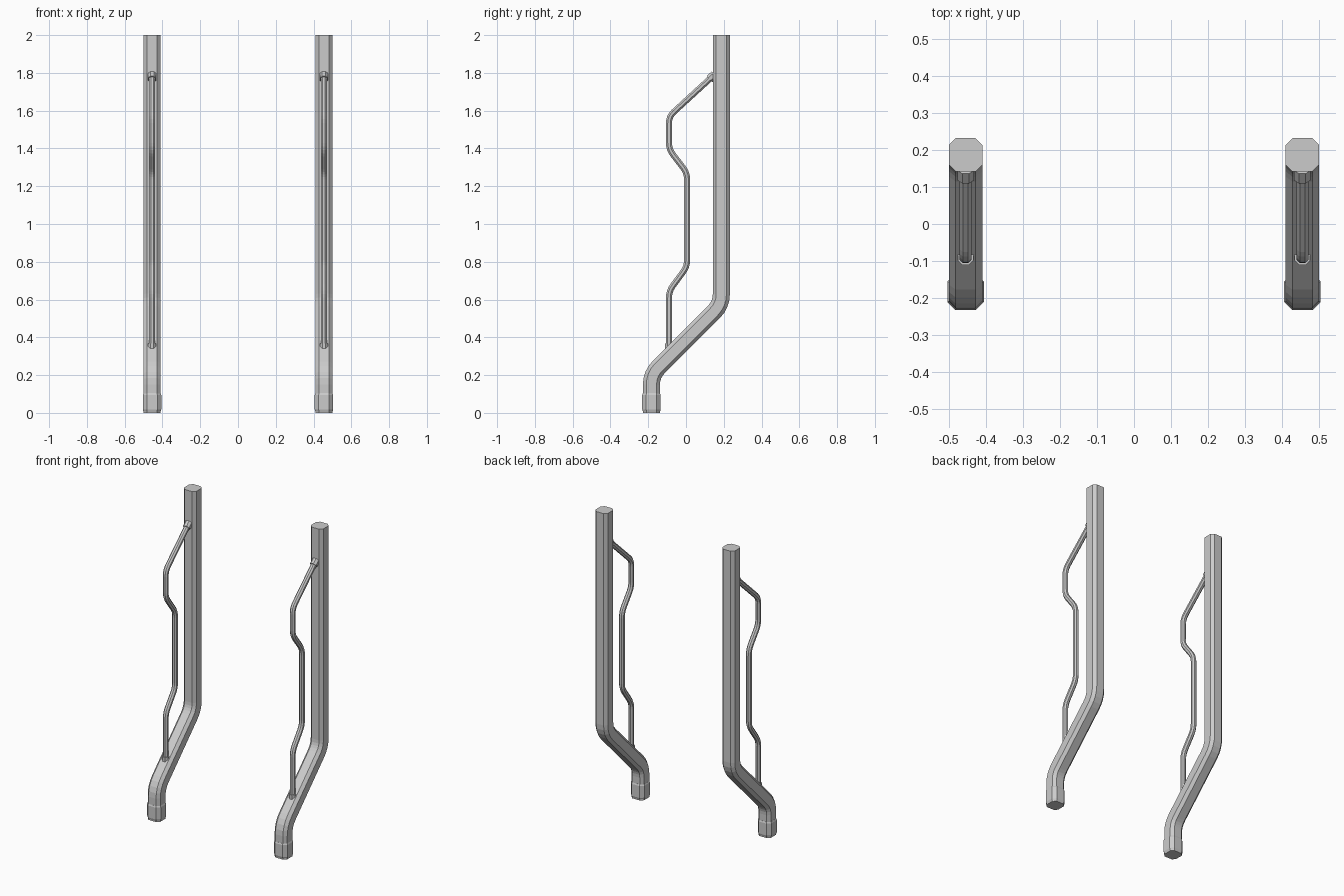
import bpy, bmesh, math
from mathutils import Vector

if "Cube" in bpy.data.objects:
    bpy.data.objects.remove(bpy.data.objects["Cube"])


def fillet(points, dist, seg):
    # round the inner corners of a (y, z) path
    pts = [Vector(p) for p in points]
    out = [pts[0]]
    for a, b, c in zip(pts, pts[1:], pts[2:]):
        p = b + (a - b).normalized() * dist
        q = b + (c - b).normalized() * dist
        for i in range(seg + 1):
            t = i / seg
            out.append(p * (1 - t) ** 2 + b * 2 * t * (1 - t) + q * t * t)
    return out + [pts[-1]]


def chamfered(half, cut):
    k = half - cut
    return [(half, -k), (half, k), (k, half), (-k, half),
            (-half, k), (-half, -k), (-k, -half), (k, -half)]


def sweep(name, x, path, section, scales=None):
    # mitred sweep of a section along a path in the y-z plane
    bm = bmesh.new()
    path = [Vector(p) for p in path]
    rings = []
    for i, p in enumerate(path):
        d0 = (p - path[i - 1]).normalized() if i else (path[1] - p).normalized()
        d1 = (path[i + 1] - p).normalized() if i < len(path) - 1 else d0
        t = (d0 + d1).normalized()
        stretch = (scales[i] if scales else 1)
        n = Vector((t.y, -t.x)) / max(0.3, t.dot(d0))
        rings.append([bm.verts.new((x + u * stretch, p.x + n.x * v * stretch,
                                    p.y + n.y * v * stretch)) for u, v in section])
    m = len(section)
    for r, s in zip(rings, rings[1:]):
        for j in range(m):
            bm.faces.new((r[j], r[(j + 1) % m], s[(j + 1) % m], s[j]))
    bm.faces.new(rings[0])
    bm.faces.new(rings[-1])
    bmesh.ops.recalc_face_normals(bm, faces=bm.faces[:])
    me = bpy.data.meshes.new(name)
    bm.to_mesh(me)
    bm.free()
    ob = bpy.data.objects.new(name, me)
    bpy.context.collection.objects.link(ob)


def octagon(r):
    return chamfered(r, r * (2 - math.sqrt(2)))


post_path = fillet([(-0.183, 0), (-0.183, 0.204), (0.187, 0.574), (0.187, 2)], 0.055, 4)
rod_path = fillet([(-0.09, 0.33), (-0.09, 0.645), (0.006, 0.775), (0.006, 1.27),
                   (-0.09, 1.395), (-0.09, 1.57), (0.15, 1.79)], 0.035, 4)
up = (rod_path[-1] - rod_path[-2]).normalized()
end = Vector((0.142, 1.783))

for side, x in (("left", -0.455), ("right", 0.455)):
    # bent main post
    sweep(side + "_post", x, post_path, chamfered(0.045, 0.018))
    # foot sleeve with bevelled ends
    sweep(side + "_foot", x, [(-0.183, 0), (-0.183, 0.018), (-0.183, 0.095), (-0.183, 0.104)],
          chamfered(0.049, 0.021), [0.88, 1, 1, 0.93])
    # wavy grab rail
    sweep(side + "_grab_rail", x, rod_path, octagon(0.016))
    # rail sockets
    sweep(side + "_lower_socket", x, [(-0.09, 0.32), (-0.09, 0.368)], octagon(0.021))
    sweep(side + "_upper_socket", x, [end - up * 0.024, end + up * 0.012], octagon(0.022))
